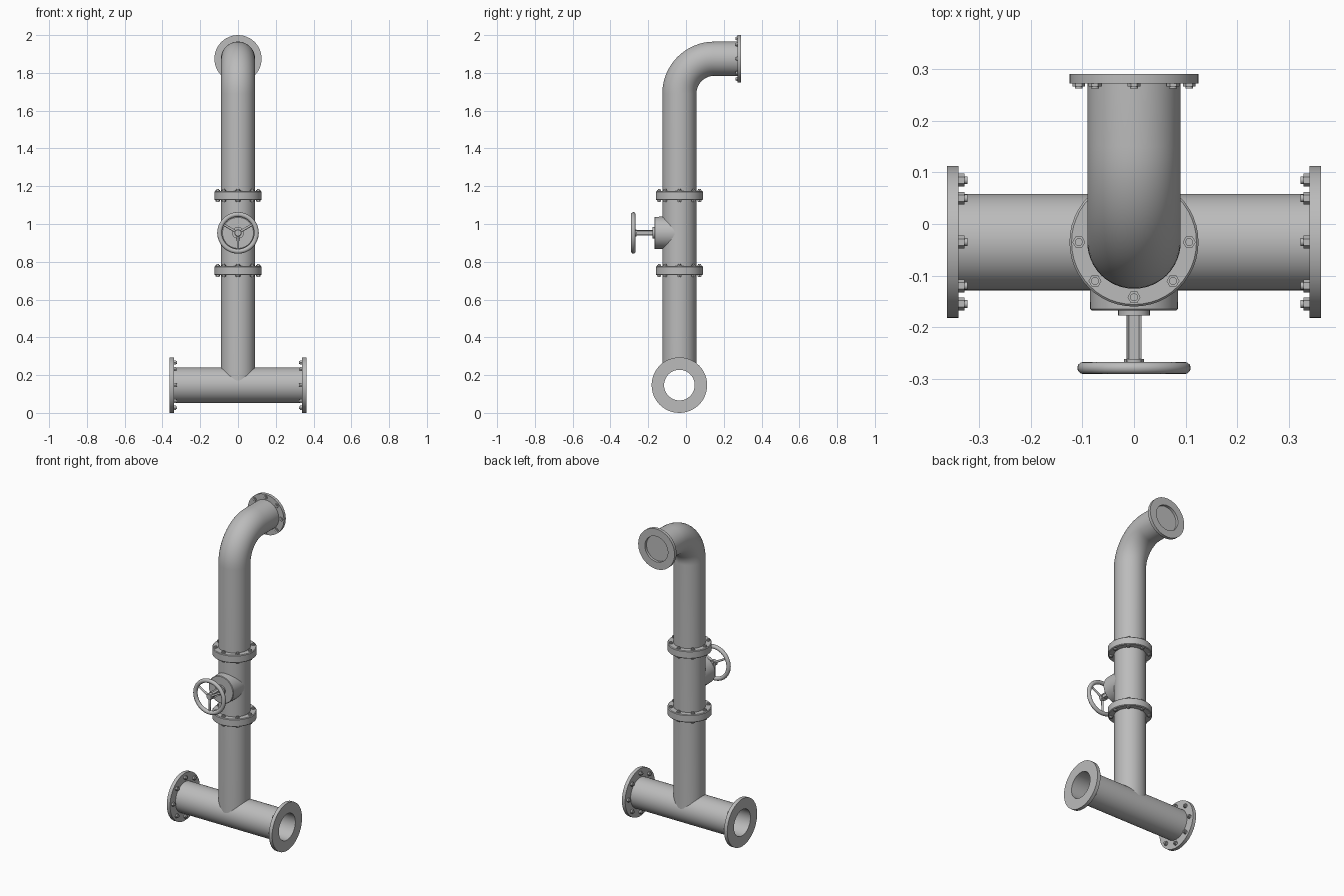
import bpy, bmesh
from math import sin, cos, pi, sqrt, radians
from mathutils import Vector, Matrix

if "Cube" in bpy.data.objects:
    bpy.data.objects.remove(bpy.data.objects["Cube"])

AX = -0.035      # y of the vertical pipe axis
TEE_Z = 0.147    # height of the horizontal pipe axis
TOP_Z = 1.875    # height of the upper outlet axis
VALVE_Z = 0.953

steel = bpy.data.materials.new("grey steel")
steel.diffuse_color = (0.5, 0.5, 0.5, 1)
steel.use_nodes = True
steel.node_tree.nodes["Principled BSDF"].inputs["Base Color"].default_value = steel.diffuse_color


def frame(origin, direction):
    """Matrix whose local z points along the direction."""
    rot = Vector(direction).to_track_quat('Z', 'Y').to_matrix().to_4x4()
    return Matrix.Translation(origin) @ rot


def skin(bm, rings, closed=False):
    """Join successive rings of vertices with quads."""
    n = len(rings[0])
    pairs = list(zip(rings, rings[1:])) + ([(rings[-1], rings[0])] if closed else [])
    for a, b in pairs:
        for i in range(n):
            j = (i + 1) % n
            bm.faces.new((a[i], a[j], b[j], b[i]))


def lathe(bm, profile, m, n=48, closed=False, phase=0.0):
    """Revolve (radius, height) points about the local z of m."""
    rings = []
    for r, h in profile:
        rings.append([bm.verts.new(m @ Vector((r * cos(2 * pi * i / n + phase),
                                               r * sin(2 * pi * i / n + phase), h)))
                      for i in range(n)])
    skin(bm, rings, closed)


def finish(name, bm, angle=35):
    bmesh.ops.remove_doubles(bm, verts=bm.verts, dist=1e-5)
    bmesh.ops.recalc_face_normals(bm, faces=bm.faces)
    me = bpy.data.meshes.new(name)
    bm.to_mesh(me)
    bm.free()
    me.materials.append(steel)
    ob = bpy.data.objects.new(name, me)
    bpy.context.collection.objects.link(ob)
    bpy.ops.object.select_all(action='DESELECT')
    ob.select_set(True)
    bpy.context.view_layer.objects.active = ob
    bpy.ops.object.shade_smooth_by_angle(angle=radians(angle))
    return ob


def turned(name, profile, m, n=48, closed=False):
    bm = bmesh.new()
    lathe(bm, profile, m, n, closed)
    return finish(name, bm)


def bolts(name, m, circle, height):
    """Eight hexagonal nuts with round stud ends."""
    bm = bmesh.new()
    for k in range(8):
        a = k * pi / 4
        mk = m @ Matrix.Translation((circle * cos(a), circle * sin(a), 0))
        h = height * 0.65
        lathe(bm, [(0.0125, -0.002), (0.0125, h), (0.0, h)], mk, 6)
        lathe(bm, [(0.0075, 0), (0.0075, height), (0.0, height)], mk, 12)
    return finish(name, bm)


# Horizontal pipe with an open bore
turned("horizontal_pipe",
       [(0.0935, -0.35), (0.0935, 0.35), (0.081, 0.36), (0.081, -0.36)],
       frame((0, AX, TEE_Z), (1, 0, 0)), closed=True)

# End flanges of the horizontal pipe, nuts on the inner faces
for side, s in (("left", -1), ("right", 1)):
    m = frame((s * 0.34, AX, TEE_Z), (s, 0, 0))
    turned(side + "_flange",
           [(0.081, 0), (0.147, 0), (0.147, 0.022), (0.081, 0.022)], m, closed=True)
    bolts(side + "_flange_bolts", frame((s * 0.34, AX, TEE_Z), (-s, 0, 0)), 0.12, 0.017)

# Vertical pipe: saddle-cut foot, straight run, quarter bend, outlet
R, BEND, N = 0.0905, 0.185, 48
bm = bmesh.new()
stations = [(0, TEE_Z), (0, TOP_Z - BEND)]
rings = []


def pipe_ring(y, z, tilt):
    ring = []
    for i in range(N):
        a = 2 * pi * i / N
        u, v = R * cos(a), R * sin(a)
        ring.append(bm.verts.new((u, y + v * cos(tilt), z - v * sin(tilt))))
    return ring


foot = pipe_ring(AX, 0, 0)
for v in foot:
    v.co.z = TEE_Z + sqrt(0.092 ** 2 - (v.co.y - AX) ** 2)
rings.append(foot)
for k in range(17):
    t = k / 16 * pi / 2
    rings.append(pipe_ring(AX + BEND * (1 - cos(t)), TOP_Z - BEND + BEND * sin(t), t))
rings.append(pipe_ring(0.275, TOP_Z, pi / 2))
skin(bm, rings)
finish("vertical_pipe_and_elbow", bm)

# Outlet flange with a shallow capped recess
turned("outlet_flange",
       [(0, 0.003), (0.079, 0.003), (0.079, 0.019), (0.125, 0.019), (0.125, 0), (0, 0)],
       frame((0, 0.272, TOP_Z), (0, 1, 0)))
bolts("outlet_flange_bolts", frame((0, 0.272, TOP_Z), (0, -1, 0)), 0.107, 0.009)

# Coupling flanges above and below the valve
for label, z in (("lower", 0.753), ("upper", 1.15)):
    turned(label + "_coupling",
           [(0.085, -0.024), (0.121, -0.024), (0.125, -0.020),
            (0.125, 0.020), (0.121, 0.024), (0.085, 0.024)],
           frame((0, AX, z), (0, 0, 1)), closed=True)
    for face, s in (("top", 1), ("bottom", -1)):
        bolts(f"{label}_coupling_{face}_bolts",
              frame((0, AX, z + s * 0.024), (0, 0, s)), 0.107, 0.010)

# Valve boss and bonnet plate, facing forward
m = frame((0, 0, VALVE_Z), (0, -1, 0))
turned("valve_boss", [(0, 0.05), (0.087, 0.05), (0.085, 0.165), (0.082, 0.168), (0, 0.168)], m)
turned("valve_bonnet", [(0.031, 0.165), (0.031, 0.177), (0, 0.177)], m, 24)

# Square stem with a sunken slot on each side
bm = bmesh.new()
bmesh.ops.create_cube(bm, size=1, matrix=Matrix.Translation((0, -0.22, VALVE_Z))
                      @ Matrix.Diagonal((0.03, 0.096, 0.03, 1)))
sides = [f for f in bm.faces if abs(f.normal.y) < 0.5]
bmesh.ops.inset_individual(bm, faces=sides, thickness=0.008, depth=-0.005)
finish("valve_stem", bm)

# Handwheel: rim, hub and three spokes
WY = 0.279
bm = bmesh.new()
rim = [(0.0975 + 0.0125 * cos(k * pi / 6), WY + 0.012 * sin(k * pi / 6)) for k in range(12)]
lathe(bm, rim, m, 48, closed=True)
finish("handwheel_rim", bm)
turned("handwheel_hub", [(0, 0.262), (0.019, 0.262), (0.019, 0.283), (0.016, 0.286), (0, 0.286)], m, 24)
bm = bmesh.new()
for deg in (30, 150, 270):
    a = radians(deg)
    ms = frame((0, -WY + 0.002, VALVE_Z), (cos(a), 0, sin(a)))
    lathe(bm, [(0.007, 0.01), (0.006, 0.095)], ms, 12)
finish("handwheel_spokes", bm)
